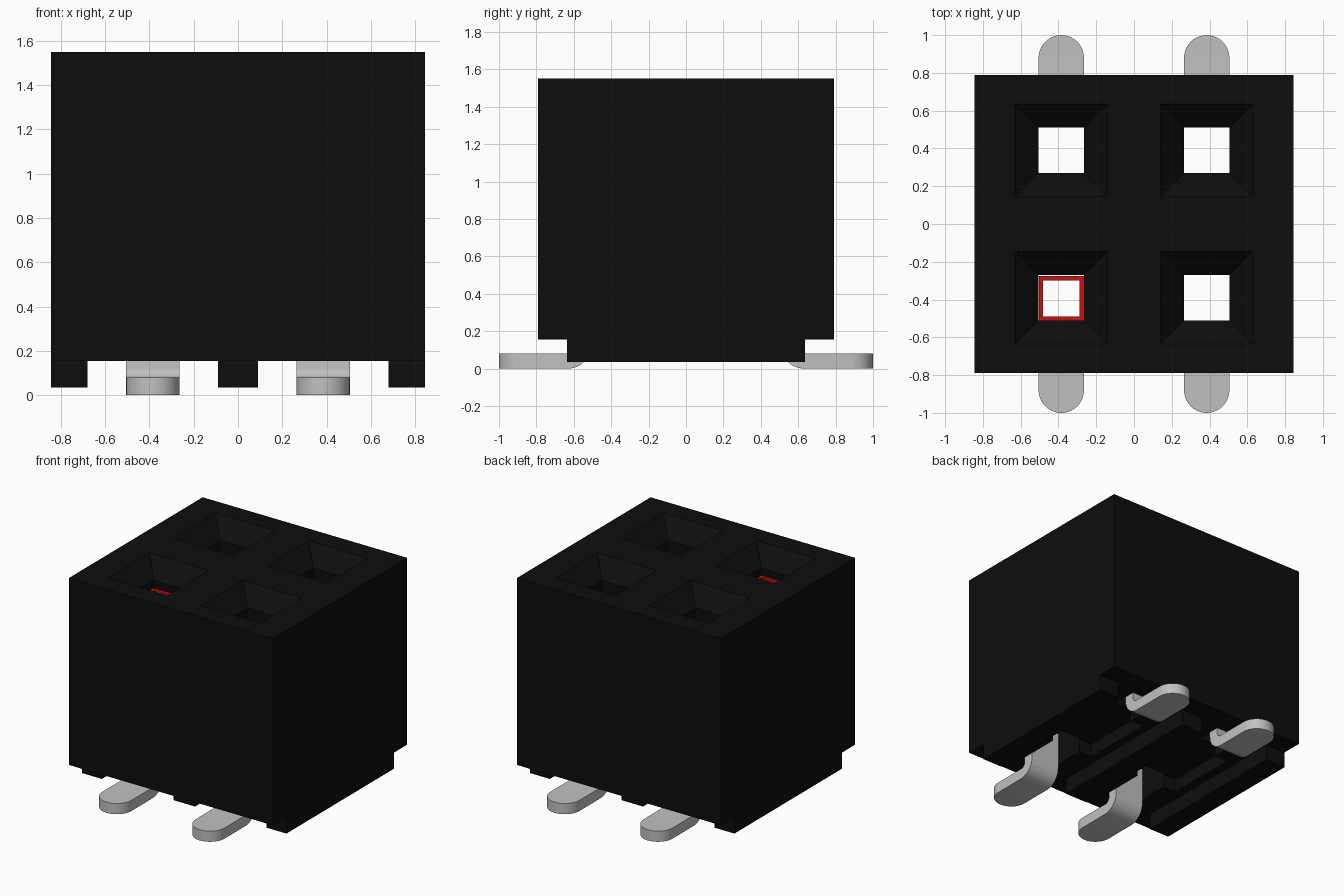
import bpy, bmesh, math
from mathutils import Vector

if "Cube" in bpy.data.objects:
    bpy.data.objects.remove(bpy.data.objects["Cube"], do_unlink=True)


def material(name, rgb, rough=0.6):
    m = bpy.data.materials.new(name)
    m.use_nodes = True
    col = (*rgb, 1.0)
    m.diffuse_color = col
    bsdf = m.node_tree.nodes["Principled BSDF"]
    bsdf.inputs["Base Color"].default_value = col
    bsdf.inputs["Roughness"].default_value = rough
    return m


BLACK = material("black plastic", (0.004, 0.004, 0.004))
GREY = material("tin grey", (0.53, 0.53, 0.53), 0.4)
RED = material("marker red", (0.56, 0.006, 0.006))


def finish(name, bm, mat):
    bmesh.ops.recalc_face_normals(bm, faces=bm.faces[:])
    me = bpy.data.meshes.new(name)
    bm.to_mesh(me)
    bm.free()
    ob = bpy.data.objects.new(name, me)
    bpy.context.collection.objects.link(ob)
    if mat:
        me.materials.append(mat)
    return ob


def box(name, lo, hi, mat=None):
    bm = bmesh.new()
    bmesh.ops.create_cube(bm, size=1)
    lo, hi = Vector(lo), Vector(hi)
    for v in bm.verts:
        v.co = (lo + hi) / 2 + Vector(a * b for a, b in zip(v.co, hi - lo))
    return finish(name, bm, mat)


def skin(name, loops, mat=None, closed=False):
    """Bridge equal-length loops of points; cap the ends or join them."""
    bm = bmesh.new()
    rings = [[bm.verts.new(p) for p in loop] for loop in loops]
    n = len(rings[0])
    pairs = list(zip(rings, rings[1:]))
    if closed:
        pairs.append((rings[-1], rings[0]))
    else:
        bm.faces.new(rings[0])
        bm.faces.new(rings[-1])
    for a, b in pairs:
        for i in range(n):
            j = (i + 1) % n
            bm.faces.new((a[i], a[j], b[j], b[i]))
    return finish(name, bm, mat)


def square(cx, cy, h, z):
    return [(cx + a * h, cy + b * h, z)
            for a, b in ((-1, -1), (1, -1), (1, 1), (-1, 1))]


def activate(ob):
    for o in bpy.context.selected_objects:
        o.select_set(False)
    ob.select_set(True)
    bpy.context.view_layer.objects.active = ob


def cut(target, cutter):
    cutter.hide_render = True
    activate(target)
    mod = target.modifiers.new("cut", "BOOLEAN")
    mod.operation, mod.solver, mod.object = "DIFFERENCE", "EXACT", cutter
    bpy.ops.object.modifier_apply(modifier=mod.name)
    bpy.data.objects.remove(cutter, do_unlink=True)


PX, PY = 0.385, 0.39      # socket spacing from centre
HOLE, MOUTH = 0.12, 0.245  # half sizes of shaft and chamfered mouth
TOP, BASE = 1.55, 0.155

# Housing block with funnel-mouthed through holes
housing = box("housing", (-0.845, -0.79, BASE), (0.845, 0.79, TOP), BLACK)
for sx in (-1, 1):
    for sy in (-1, 1):
        x, y = sx * PX, sy * PY
        cut(housing, skin("funnel_cutter", [
            square(x, y, MOUTH + 0.02, TOP + 0.02),
            square(x, y, HOLE, TOP - MOUTH + HOLE),
            square(x, y, HOLE, BASE - 0.1)]))
        # slot in the outer wall for the contact leg
        ya, yb = sorted((sy * 0.49, sy * 0.595))
        cut(housing, box("slot_cutter", (x - 0.122, ya, BASE - 0.1),
                         (x + 0.122, yb, 0.42)))
    # shallow pocket under the block between paired holes
    cut(housing, box("pocket_cutter", (sx * PX - 0.23, -0.28, BASE - 0.1),
                     (sx * PX + 0.23, 0.28, BASE + 0.1)))

# Standoff rails under the housing
for name, a, b in (("right_rail", -0.845, -0.68), ("centre_rail", -0.09, 0.09),
                   ("left_rail", 0.68, 0.845)):
    box(name, (a, -0.635, 0.035), (b, 0.635, BASE), BLACK)


# Bent contacts: upright leg, curved heel, flat foot with round tip
def contact(name, cx, sy):
    w, t, r_out, r_in, yc = 0.12, 0.08, 0.12, 0.04, 0.63
    stations = [((0.51, 0.40), (0.59, 0.40), w)]
    for i in range(9):
        a = math.pi + i * math.pi / 16
        c, s = math.cos(a), math.sin(a)
        stations.append(((yc + r_out * c, r_out + r_out * s),
                         (yc + r_in * c, r_out + r_in * s), w))
    for i in range(13):
        a = math.radians(88) * i / 12
        y = 0.88 + w * math.sin(a)
        stations.append(((y, 0), (y, t), w * math.cos(a)))
    loops = [[(cx - h, sy * o[0], o[1]), (cx + h, sy * o[0], o[1]),
              (cx + h, sy * n[0], n[1]), (cx - h, sy * n[0], n[1])]
             for o, n, h in stations]
    ob = skin(name, loops, GREY)
    activate(ob)
    bpy.ops.object.shade_smooth_by_angle(angle=math.radians(35))


for sx, side in ((-1, "right"), (1, "left")):
    for sy, end in ((-1, "front"), (1, "back")):
        contact(f"{end}_{side}_contact", sx * PX, sy)

# Red ring marking the first socket
zt, zb = 1.37, 1.31
skin("marker_ring", [square(-PX, -PY - 0.005, h, z) for h, z in
                     ((0.119, zb), (0.119, zt), (0.096, zt), (0.096, zb))],
     RED, closed=True)
